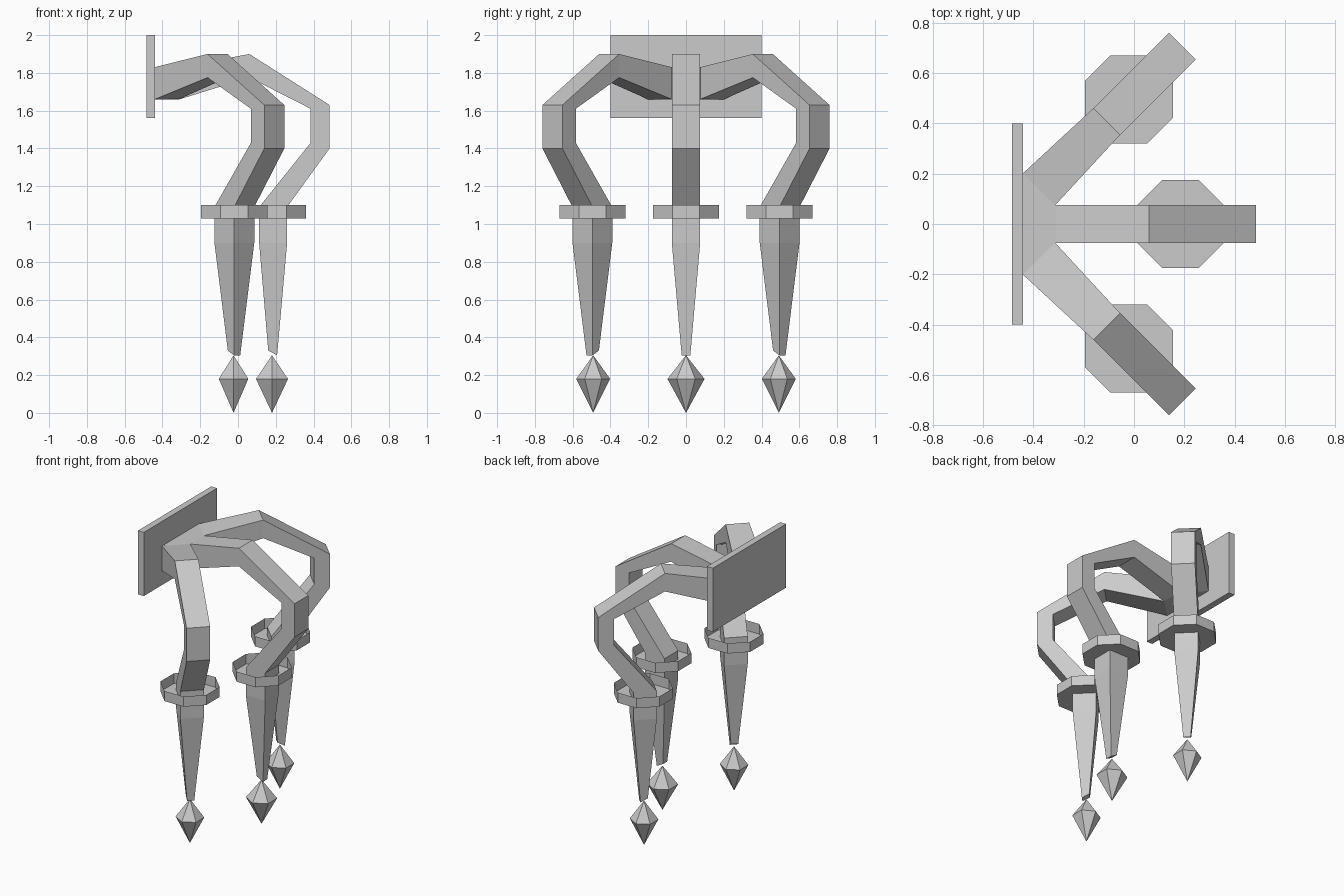
import bpy, bmesh, math
from mathutils import Matrix, Vector

if "Cube" in bpy.data.objects:
    bpy.data.objects.remove(bpy.data.objects["Cube"])

PIVOT = Vector((-0.515, 0, 0))   # the three arms fan out from this axis


def finish(name, bm, matrix=Matrix.Identity(4)):
    bmesh.ops.recalc_face_normals(bm, faces=bm.faces)
    bm.transform(matrix)
    me = bpy.data.meshes.new(name)
    bm.to_mesh(me)
    bm.free()
    ob = bpy.data.objects.new(name, me)
    bpy.context.collection.objects.link(ob)
    return ob


def prism(name, outline, z0, z1):
    bm = bmesh.new()
    f = bm.faces.new([bm.verts.new((x, y, z0)) for x, y in outline])
    ext = bmesh.ops.extrude_face_region(bm, geom=[f], use_keep_orig=True)
    top = [v for v in ext["geom"] if isinstance(v, bmesh.types.BMVert)]
    bmesh.ops.translate(bm, verts=top, vec=(0, 0, z1 - z0))
    return finish(name, bm)


# outer (x, z), inner (x, z), half width: hook arm running down into the spike
SECTIONS = [
    ((0.06, 1.90), (0.06, 1.775), 0.075),
    ((0.485, 1.63), (0.385, 1.61), 0.075),
    ((0.485, 1.40), (0.385, 1.43), 0.075),
    ((0.26, 1.09), (0.112, 1.09), 0.075),
    ((0.26, 0.90), (0.112, 0.90), 0.075),
    ((0.207, 0.305), (0.16, 0.33), 0.023),
]


def arm(name, start_x, start_half, matrix):
    bm = bmesh.new()
    sections = [((start_x, 1.83), (start_x, 1.66), start_half)] + SECTIONS
    loops = []
    for (ox, oz), (ix, iz), h in sections:
        loops.append([bm.verts.new(p) for p in
                      ((ox, -h, oz), (ox, h, oz), (ix, h, iz), (ix, -h, iz))])
    for a, b in zip(loops, loops[1:]):
        for i in range(4):
            j = (i + 1) % 4
            bm.faces.new((a[i], a[j], b[j], b[i]))
    bm.faces.new(loops[-1])
    finish(name, bm, matrix)


def collar(name, matrix):
    # octagonal tray, open at the top
    bm = bmesh.new()
    r = 0.175 / math.cos(math.pi / 8)
    bmesh.ops.create_cone(bm, cap_ends=True, segments=8, radius1=r, radius2=r, depth=0.07,
                          matrix=Matrix.Translation((0.185, 0, 1.065)) @ Matrix.Rotation(math.pi / 8, 4, 'Z'))
    bm.verts.ensure_lookup_table()
    if abs(max(v.co.x for v in bm.verts) - 0.185 - 0.175) > 0.005:
        bmesh.ops.rotate(bm, verts=bm.verts, cent=(0.185, 0, 0),
                         matrix=Matrix.Rotation(math.pi / 8, 3, 'Z'))
    top = [f for f in bm.faces if all(v.co.z > 1.09 for v in f.verts)]
    bmesh.ops.delete(bm, geom=top, context='FACES_ONLY')
    finish(name, bm, matrix)


def drop(name, radius, centre):
    # faceted pendant: six-sided double pyramid
    bm = bmesh.new()
    x, y = centre
    top, tip = bm.verts.new((x, y, 0.305)), bm.verts.new((x, y, 0))
    ring = [bm.verts.new((x + radius * math.sin(k * math.pi / 3),
                          y + radius * math.cos(k * math.pi / 3), 0.18)) for k in range(6)]
    for i in range(6):
        a, b = ring[i], ring[(i + 1) % 6]
        bm.faces.new((a, b, top))
        bm.faces.new((b, a, tip))
    finish(name, bm)


# wall plate and the hub joining the arms to it
prism("wall_plate", [(-0.485, -0.4), (-0.44, -0.4), (-0.44, 0.4), (-0.485, 0.4)], 1.56, 2.0)
prism("arm_hub", [(-0.44, -0.2), (-0.31, -0.075), (-0.31, 0.075), (-0.44, 0.2)], 1.66, 1.83)

# three arms, each with collar, spike and pendant
for label, angle, start_x, half, r in (("middle", 0, -0.31, 0.075, 0.098),
                                       ("left", 45, -0.32, 0.09, 0.09),
                                       ("right", -45, -0.32, 0.09, 0.09)):
    m = (Matrix.Translation(PIVOT) @ Matrix.Rotation(math.radians(angle), 4, 'Z')
         @ Matrix.Translation(-PIVOT))
    arm(label + "_arm", start_x, half, m)
    collar(label + "_collar", m)
    drop(label + "_pendant", r, (m @ Vector((0.18, 0, 0))).xy)
